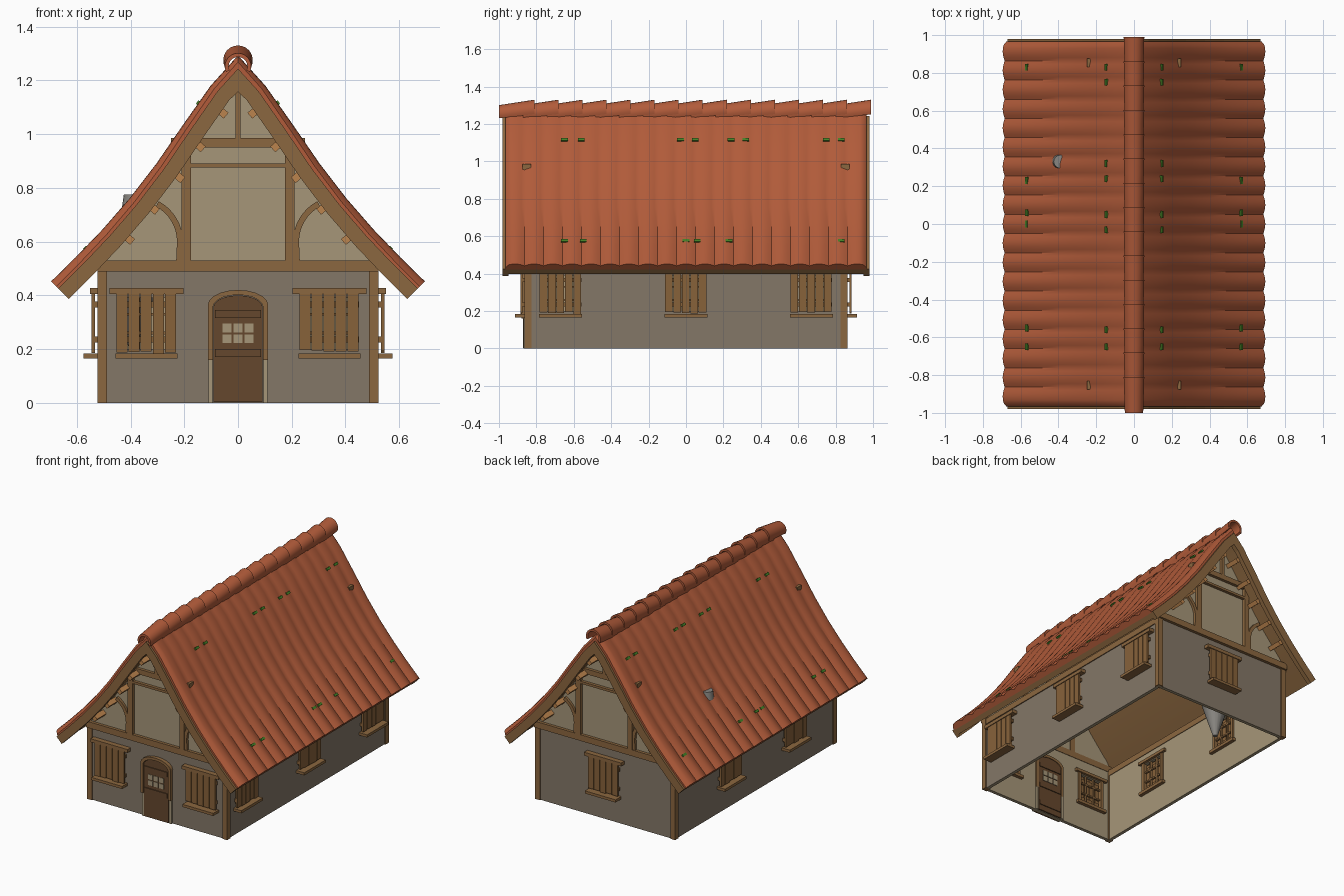
import bpy, bmesh, math, random
from mathutils import Vector, Matrix

if "Cube" in bpy.data.objects:
    bpy.data.objects.remove(bpy.data.objects["Cube"])
random.seed(3)

def mat(name, r, g, b):
    m = bpy.data.materials.new(name)
    m.diffuse_color = (r, g, b, 1)
    m.use_nodes = True
    m.node_tree.nodes["Principled BSDF"].inputs["Base Color"].default_value = m.diffuse_color
    return m

TILE = mat("roof clay", .44, .105, .042)
TIMBER = mat("timber", .26, .135, .05)
PLANK = mat("shutter wood", .245, .122, .042)
DOOR = mat("dark door wood", .13, .063, .026)
STONE = mat("grey wall", .23, .185, .137)
PLASTER = mat("beige plaster", .38, .305, .19)
PEG = mat("light peg wood", .50, .23, .075)
MOSS = mat("green leaf", .06, .22, .02)
GREY = mat("grey flue", .25, .24, .22)

def finish(name, bm, m, smooth=False):
    bmesh.ops.recalc_face_normals(bm, faces=bm.faces[:])
    me = bpy.data.meshes.new(name)
    bm.to_mesh(me)
    bm.free()
    me.materials.append(m)
    ob = bpy.data.objects.new(name, me)
    bpy.context.collection.objects.link(ob)
    if smooth:
        bpy.ops.object.select_all(action='DESELECT')
        ob.select_set(True)
        bpy.context.view_layer.objects.active = ob
        bpy.ops.object.shade_smooth_by_angle(angle=math.radians(35))
    return ob

def boxes(name, spans, m, M=Matrix()):
    """Boxes given as (x0, x1, y0, y1, z0, z1), all moved by M."""
    bm = bmesh.new()
    for x0, x1, y0, y1, z0, z1 in spans:
        T = Matrix.Translation(((x0+x1)/2, (y0+y1)/2, (z0+z1)/2))
        bmesh.ops.create_cube(bm, size=1, matrix=M @ T @ Matrix.Diagonal((x1-x0, y1-y0, z1-z0, 1)))
    return finish(name, bm, m)

def loft(name, rings, m, smooth=False):
    """Joins closed rings made of an outer row plus a reversed inner row."""
    bm = bmesh.new()
    vs = [[bm.verts.new(p) for p in r] for r in rings]
    n = len(vs[0])
    for a, b in zip(vs, vs[1:]):
        for k in range(n):
            bm.faces.new((a[k], a[(k+1) % n], b[(k+1) % n], b[k]))
    for r in (vs[0], vs[-1]):
        for k in range(n//2 - 1):
            bm.faces.new((r[k], r[k+1], r[n-2-k], r[n-1-k]))
    return finish(name, bm, m, smooth)

def prism(name, pts, y0, y1, m):
    bm = bmesh.new()
    f = bm.faces.new([bm.verts.new((x, y0, z)) for x, z in pts])
    r = bmesh.ops.extrude_face_region(bm, geom=[f])
    bmesh.ops.translate(bm, vec=(0, y1-y0, 0), verts=[v for v in r['geom'] if isinstance(v, bmesh.types.BMVert)])
    return finish(name, bm, m)

# Roof profile: right half, ridge to eave, offset inward by d
P = [Vector(p) for p in ((0, 1.29), (.1, 1.178), (.2, 1.035), (.3, .888), (.4, .757),
                         (.5, .641), (.6, .536), (.69, .447))]
L = len(P) - 1

def off(i, d):
    if i == 0:
        return Vector((0, P[0].y - 1.55*d))
    t = (P[min(i+1, L)] - P[i-1]).normalized()
    return P[i] + Vector((t.y, -t.x))*d

def row(d):
    r = [off(i, d(i)) for i in range(L+1)]
    return [Vector((-p.x, p.y)) for p in r[:0:-1]] + r

def ring(top, bottom, y):
    return [Vector((p.x, y, p.y)) for p in row(top) + row(bottom)[::-1]]

# Wavy tiled roof, wooden lining and barge boards
WAVES, STEP = 19, 6
rings = []
for j in range(WAVES*STEP + 1):
    y = -.965 + 1.93*j/(WAVES*STEP)
    s = abs(math.sin(math.pi*j/STEP))
    drop = .012 if j in (0, WAVES*STEP) else 0
    rings.append(ring(lambda i: (.004 + .011*i/L)*(.5 - s) + drop, lambda i: .035, y))
loft("roof_tiles", rings, TILE, True)
loft("roof_lining", [ring(lambda i: .034, lambda i: .07, y) for y in (-.955, .955)], TIMBER, True)
for n, s in (("front", -1), ("back", 1)):
    loft("barge_board_" + n, [ring(lambda i: .03, lambda i: .085, s*y) for y in (.95, .98)], TIMBER)

# Overlapping ridge tiles
for k in range(15):
    y0 = -1 + k*.1285
    rr = []
    for y, zc, r in ((y0, 1.252, .049), (y0+.19, 1.275, .055)):
        an = [math.radians(-25 + 230*a/14) for a in range(15)]
        rr.append([Vector((q*math.cos(a), y, zc + q*math.sin(a)))
                   for q, seq in ((r, an), (r-.014, an[::-1])) for a in seq])
    loft("ridge_tile_%d" % k, rr, TILE, True)

# Window placement: position on the wall and outward direction angle
HX, HY, T = .515, .855, .022
wins = [("front_left", -.34, -HY, 0), ("front_right", .34, -HY, 0), ("back", 0, HY, math.pi)]
wins += [("right_%d" % i, HX, y, math.pi/2) for i, y in enumerate((-.67, 0, .67))]
wins += [("left_%d" % i, -HX, y, -math.pi/2) for i, y in enumerate((-.4, .29))]
place = {n: Matrix.Translation((x, y, 0)) @ Matrix.Rotation(a, 4, 'Z') for n, x, y, a in wins}

# Walls: hollow box with window openings, grey outside and plaster inside
walls = boxes("walls", [(-HX, HX, -HY, HY, 0, .5)], STONE)
cutters = [boxes("cut_room", [(-HX+T, HX-T, -HY+T, HY-T, -.1, .7)], STONE)]
cutters += [boxes("cut_" + n, [(-.09, .09, -.1, .1, .2, .39)], STONE, M) for n, M in place.items()]
for c in cutters:
    md = walls.modifiers.new("cut", 'BOOLEAN')
    md.operation, md.object, md.solver = 'DIFFERENCE', c, 'EXACT'
me = bpy.data.meshes.new_from_object(walls.evaluated_get(bpy.context.evaluated_depsgraph_get()))
walls.modifiers.clear()
walls.data = me
me.materials.clear()
me.materials.append(STONE)
me.materials.append(PLASTER)
for f in me.polygons:
    outer = abs(f.center.x) > HX-.002 or abs(f.center.y) > HY-.002
    f.material_index = 0 if outer else 1
for c in cutters:
    bpy.data.objects.remove(c)

# Windows: frame with glazing bars, sill, lintel and plank shutters (local -y is outward)
for n, M in place.items():
    fr = [(-.115, .115, -.06, .0, .165, .183), (-.138, .138, -.035, .0, .405, .428),
          (-.115, .115, .02, .045, .17, .19), (-.125, .125, .02, .04, .395, .415),
          (-.1, -.08, .005, .032, .185, .4), (.08, .1, .005, .032, .185, .4)]
    fr += [(u-.005, u+.005, .008, .022, .19, .4) for u in (-.03, .03)]
    fr += [(-.09, .09, .008, .022, z-.005, z+.005) for z in (.26, .33)]
    boxes("window_frame_" + n, fr, TIMBER, M)
    pl = []
    for k in range(5):
        u = -.112 + k*.045
        pl.append((u, u+.041, -.03, -.018, .184 + random.uniform(0, .012), .425 - random.uniform(0, .012)))
    pl += [(-.11, .11, -.018, -.004, z, z+.022) for z in (.225, .355)]
    boxes("shutter_" + n, pl, PLANK, M)

# Corner posts and wall plates
boxes("corner_posts", [(sx*.505-.018, sx*.505+.018, sy*.845-.018, sy*.845+.018, 0, .5)
                       for sx in (-1, 1) for sy in (-1, 1)], TIMBER)
boxes("wall_plates", [(sx*.505-.016, sx*.505+.016, -.84, .84, .46, .5) for sx in (-1, 1)], TIMBER)

# Gables with timber framing, braces and purlin ends, front and back
inner = [p for p in row(lambda i: .06) if p.y > .55]
arc = [math.radians(62*a/8) for a in range(9)]
for n, s in (("front", -1), ("back", 1)):
    prism("gable_" + n, [(-.52, .49)] + [tuple(p) for p in inner] + [(.52, .49)], s*.835, s*.855, PLASTER)
    a, b = sorted((s*.83, s*.875))
    beams = [(-.523, .523, a, b, .488, .53), (-.25, .25, a, b, .95, .985), (-.175, .175, a, b, .875, .891),
             (-.01, .01, a, b, .98, 1.19)]
    beams += [(x-.018, x+.018, a, b, .53, .96) for x in (-.193, .193)]
    boxes("gable_beams_" + n, beams, TIMBER)
    for sx in (-1, 1):
        rr = []
        for y in (s*.845, s*.872):
            o = [(.205, .53)] + [(.375-.17*math.cos(t), .6+.17*math.sin(t)) for t in arc]
            i = [(.23, .53)] + [(.375-.148*math.cos(t), .6+.148*math.sin(t)) for t in arc]
            rr.append([Vector((sx*x, y, z)) for x, z in o + i[::-1]])
        loft("brace_%s_%s" % (n, "right" if sx > 0 else "left"), rr, TIMBER, True)
        for k, (x, z) in enumerate(((.052, 1.075), (.137, .95), (.213, .835), (.308, .717), (.4, .605))):
            M = Matrix.Translation((sx*x, s*.905, z)) @ Matrix.Rotation(sx*math.radians(50), 4, 'Y')
            boxes("purlin_end_%s_%d_%d" % (n, sx, k), [(-.014, .014, -.05, .05, -.01, .022)], PEG, M)

# Arched door, its battens, panes and frame
def arch(w, z0, rise, k=10):
    return [(w*math.cos(math.pi*i/k), z0 + rise*math.sin(math.pi*i/k)) for i in range(k+1)]
prism("door", [(.092, .003)] + arch(.092, .355, .045) + [(-.092, .003)], -.872, -.822, DOOR)
boxes("door_battens", [(-.085, .085, y, y+.008, z, z+.03) for y in (-.878, -.824) for z in (.17, .315)]
      + [(-.085, .085, -.824, -.816, .04, .07)], DOOR)
boxes("door_panes", [(x-.017, x+.017, y, y+.004, z, z+.033) for x in (-.041, 0, .041)
                     for y in (-.875, -.822) for z in (.222, .262)], PLASTER)
rr = [[Vector((x, y, z)) for x, z in arch(.112, .365, .055) + arch(.094, .355, .047)[::-1]] for y in (-.88, -.82)]
loft("door_arch", rr, TIMBER, True)
boxes("door_jambs", [(s*.102-.009, s*.102+.009, -.88, -.82, .16, .37) for s in (-1, 1)], TIMBER)
boxes("door_jamb_feet", [(s*.102-.008, s*.102+.008, -.868, -.82, 0, .16) for s in (-1, 1)], PLASTER)

# Hanging flue inside, tip just through the left slope
bm = bmesh.new()
for z0, z1, r0, r1 in ((.2, .42, .015, .085), (.42, .775, .085, .035)):
    bmesh.ops.create_cone(bm, segments=16, radius1=r0, radius2=r1, depth=z1-z0, cap_ends=True,
                          matrix=Matrix.Translation((-.39, .33, (z0+z1)/2)))
finish("flue", bm, GREY, True)

# Small leaves growing on both roof slopes
for sx in (-1, 1):
    for i, f, ys in ((1, .45, (-.65, -.56, -.03, .05, .24, .32, .75, .83)), (5, .65, (-.65, -.55, 0, .06, .23, .83))):
        p = P[i].lerp(P[i+1], f)
        t = P[i+1] - P[i]
        ang = math.atan2(-t.y, t.x)
        for k, y in enumerate(ys):
            M = Matrix.Translation((sx*p.x, y, p.y)) @ Matrix.Rotation(sx*ang, 4, 'Y')
            boxes("leaf_%d_%d_%d" % (sx, i, k), [(-.008, .008, -.018, .018, -.002, .009)], MOSS, M)
